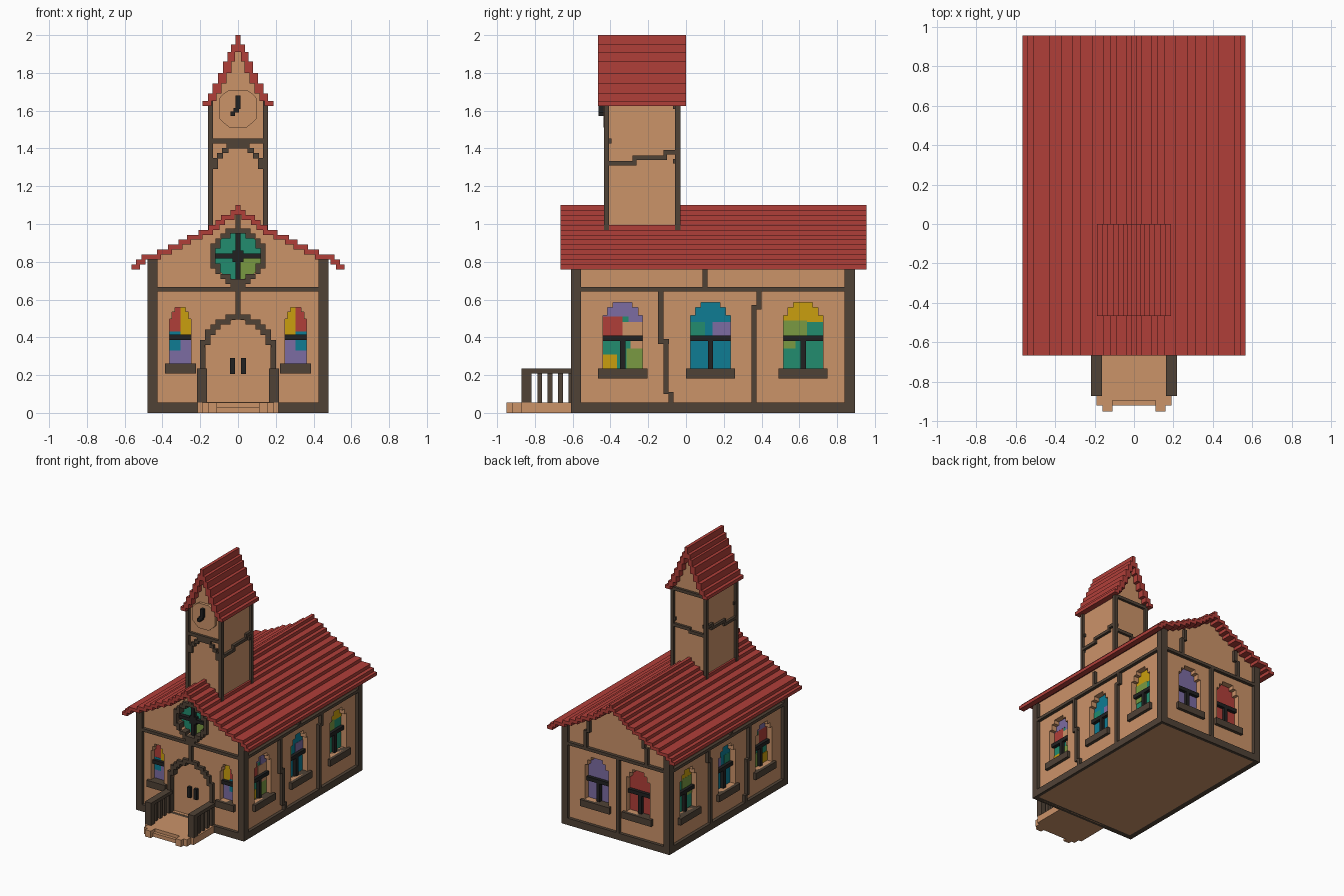
import bpy, bmesh, math
from mathutils import Matrix, Vector

if "Cube" in bpy.data.objects:
    bpy.data.objects.remove(bpy.data.objects["Cube"])

V = 0.0267  # block size


def lin(c):
    return tuple((x / 255 / 12.92 if x < 11 else ((x / 255 + 0.055) / 1.055) ** 2.4) for x in c) + (1,)


COLOURS = {"plaster": (203, 147, 105), "timber": (80, 66, 54), "red": (176, 63, 57),
           "black": (33, 33, 33), "green": (34, 140, 110), "teal": (14, 124, 148),
           "purple": (124, 108, 162), "yellow": (202, 159, 14), "olive": (122, 154, 66)}
MATS = {}
for n, c in COLOURS.items():
    MATS[n] = bpy.data.materials.new(n)
    MATS[n].diffuse_color = lin(c)

parts = {}


def mesh_for(name, mat):
    return parts.setdefault(name, (bmesh.new(), mat))[0]


def box(name, mat, x0, x1, y0, y1, z0, z1):
    m = Matrix.Translation(((x0 + x1) / 2, (y0 + y1) / 2, (z0 + z1) / 2)) @ Matrix.Diagonal(
        (abs(x1 - x0), abs(y1 - y0), z1 - z0, 1))
    bmesh.ops.create_cube(mesh_for(name, mat), size=1, matrix=m)


def place(side, u, z, d):
    """Point on a wall: u runs along the wall, d is the distance outward."""
    return {"front": (u, -d, z), "back": (u, d, z), "right": (d, u, z), "left": (-d, u, z)}[side]


def wbox(name, mat, side, u0, u1, z0, z1, d0, d1):
    a, b = place(side, u0, z0, d0), place(side, u1, z1, d1)
    box(name, mat, a[0], b[0], a[1], b[1], z0, z1)


def prism(name, mat, side, pts, d0, d1):
    bm = mesh_for(name, mat)
    a = [bm.verts.new(place(side, u, z, d0)) for u, z in pts]
    b = [bm.verts.new(place(side, u, z, d1)) for u, z in pts]
    n = len(pts)
    fs = [bm.faces.new(a), bm.faces.new(b)]
    fs += [bm.faces.new((a[i], a[(i + 1) % n], b[(i + 1) % n], b[i])) for i in range(n)]
    bmesh.ops.recalc_face_normals(bm, faces=fs)


def mirrored(right):
    pts = []
    for p in right + [(-u, z) for u, z in reversed(right)]:
        if not pts or p != pts[-1]:
            pts.append(p)
    return pts


def ring(name, side, cz, r0, r1, d0, d1, upper=False):
    for i in range(-9, 10):
        for j in range(1 if upper else -9, 10):
            if r0 < math.hypot(i * V, j * V) < r1:
                u, z = i * V, cz + j * V
                wbox(name, "timber", side, u - V / 2, u + V / 2, z - V / 2, z + V / 2, d0, d1)


OUT = {"front": 0.61, "back": 0.895, "right": 0.48, "left": 0.48}
WALL = {s: d - 0.025 for s, d in OUT.items()}


def beam(side, u0, u1, z0, z1):
    wbox(side + "_timbers", "timber", side, u0, u1, z0, z1, WALL[side] - 0.02, OUT[side])


def window(side, c, h, z0, z1, patches, bar, flip=1, mullion=True):
    """Pocket in the wall, coloured glass, black bars and a sill."""
    w = WALL[side]
    t = z1 - z0
    prof = [(h, z0), (h, z1 - .2 * t), (h * .76, z1 - .2 * t), (h * .76, z1 - .08 * t),
            (h * .48, z1 - .08 * t), (h * .48, z1)]
    prism("wall_cutter", "plaster", side, [(c + u, z) for u, z in mirrored(prof)], w - .05, w + .05)
    for k, (u0, u1, a, b, col) in enumerate(patches):
        u0, u1 = sorted((u0 * flip, u1 * flip))
        wbox("window_glass_" + col, col, side, c + u0, c + u1, a, b, w - .055, w - .046 + .001 * k)
    wbox("window_bars", "black", side, c - h, c + h, bar, bar + .03, w - .055, w - .02)
    if mullion:
        wbox("window_bars", "black", side, c - .014, c + .014, z0, bar, w - .055, w - .02)
    wbox("window_sills", "timber", side, c - h - .025, c + h + .025, z0 - .053, z0, w - .05, OUT[side])


# main roof: stepped tile rows, and the wall profile that fills it
RX = [.565, .54, .51, .43, .37, .315, .27, .21, .155, .12, .09, .04, .013]
RZ = [.76 + i * .34 / 13 for i in range(14)]
for i, x in enumerate(RX):
    inner = max(0, (RX[i + 1] if i < 12 else 0) - V * .8)
    for s in (-1, 1):
        box("main_roof", "red", s * inner, s * x, -.665, .955, RZ[i], RZ[i + 1])
prof = [(.455, 0)]
for i in range(12):
    x = min(.455, RX[i + 1])
    prof += [(x, RZ[i]), (x, RZ[i + 1])]
prof = [p for i, p in enumerate(prof) if not (p[0] == .455 and 0 < i < 4)]
prism("house_walls", "plaster", "front", mirrored(prof), WALL["front"], -WALL["back"])

# side walls: frame, crooked studs and three windows each
SIDE_GLASS = [
    (-.335, [(-.105, .105, .235, .585, "green"), (-.105, .0, .41, .51, "red"),
             (-.105, .105, .51, .585, "purple"), (.03, .105, .48, .54, "purple"),
             (.0, .105, .40, .48, "plaster"), (-.105, -.03, .235, .31, "yellow"),
             (.02, .105, .235, .34, "olive"), (.04, .105, .34, .38, "plaster")]),
    (.13, [(-.105, .105, .235, .585, "teal"), (-.105, -.03, .41, .48, "green"),
           (.01, .105, .41, .48, "purple")]),
    (.62, [(-.105, .105, .235, .585, "green"), (-.105, .105, .48, .585, "yellow"),
           (-.105, .02, .41, .49, "olive"), (-.105, -.04, .34, .41, "olive")])]
for s in ("right", "left"):
    for c, patches in SIDE_GLASS:
        window(s, c, .105, .235, .585, patches, .38)
    for b in [(-.61, .895, 0, .055), (-.61, .895, .643, .667), (-.61, -.555, 0, .80), (.84, .895, 0, .80),
              (.087, .113, .667, .78), (-.147, -.12, .38, .645), (-.147, -.09, .365, .39),
              (-.118, -.092, .1, .38), (-.092, -.065, .055, .11), (.373, .4, .56, .645),
              (.347, .4, .548, .57), (.347, .373, .055, .56)]:
        beam(s, *b)

# front and back frames
for s in ("front", "back"):
    beam(s, -.48, .48, 0, .055)
    beam(s, -.48, .48, .643, .667)
    for k in (-1, 1):
        a, b = sorted((k * .425, k * .48))
        beam(s, a, b, 0, .813)

# front windows, arched door and rose window
for k in (-1, 1):
    window("front", k * .305, .057, .262, .557,
           [(-.06, .06, .26, .56, "yellow"), (0, .06, .43, .56, "red"),
            (-.06, .06, .26, .385, "purple"), (0, .06, .33, .43, "teal")], .385, k, False)
    a, b = sorted((k * .173, k * .2))
    beam("front", a, b, .055, .345)
    a, b = sorted((k * .016, k * .042))
    wbox("door_handles", "black", "front", a, b, .205, .29, .55, .585)
beam("front", -.013, .013, .51, .645)
beam("front", -.04, .04, .667, .70)
beam("front", -.013, .013, .97, 1.05)
ring("door_arch", "front", .32, .168, .198, .56, .61, True)
arc = [(.175 * math.cos(t * math.pi / 12), .32 + .175 * math.sin(t * math.pi / 12)) for t in range(13)]
prism("wall_cutter", "plaster", "front", [(.175, .057)] + arc + [(-.175, .057)], .56, .65)
ring("rose_window_frame", "front", .83, .115, .15, .55, .61)
circ = [(.125 * math.cos(t * math.pi / 12), .83 + .125 * math.sin(t * math.pi / 12)) for t in range(24)]
prism("wall_cutter", "plaster", "front", circ, .54, .65)
wbox("rose_glass_green", "green", "front", -.12, .12, .71, .95, .535, .545)
wbox("rose_glass_olive", "olive", "front", 0, .12, .71, .83, .535, .547)
for b in [(-.013, .013, .705, .955), (-.125, .125, .817, .843), (-.03, .03, .80, .86)]:
    wbox("rose_window_bars", "black", "front", *b, .535, .575)

# back windows and studs
window("back", .185, .105, .235, .585, [(-.105, .105, .235, .585, "purple")], .38)
window("back", -.185, .105, .235, .585, [(-.105, .105, .235, .585, "red")], .38)
beam("back", -.03, -.003, .055, .645)
for k in (-1, 1):
    for u, z0, z1 in [(.27, .667, .80), (.245, .79, .88)]:
        beam("back", k * u - .013, k * u + .013, z0, z1)

# bell tower with stepped roof
TIERS = [(.187, 1.625), (.16, 1.652), (.135, 1.69), (.107, 1.745), (.08, 1.80), (.055, 1.86),
         (.036, 1.91), (.013, 1.95), (0, 2.0)]
tprof = [(.14, .85)]
for i in range(8):
    x, z = TIERS[i]
    nx, nz = TIERS[i + 1]
    for s in (-1, 1):
        box("tower_roof", "red", s * max(0, nx - .02), s * x, -.465, 0, z, nz)
    if i == 0:
        tprof += [(.14, nz)]
    elif i < 7:
        tprof += [(nx, z), (nx, nz)]
prism("tower_walls", "plaster", "front", mirrored(tprof), .415, .05)


def tbeam(side, *b):
    o = {"front": .435, "back": -.03, "right": .16, "left": .16}[side]
    wbox("tower_timbers", "timber", side, *b, o - .04, o) if side != "back" else \
        wbox("tower_timbers", "timber", side, *b, -.07, -.03)


for k in (-1, 1):
    for y in (-.435, -.057):
        box("tower_posts", "timber", k * .133, k * .16, y, y + .027, .9, 1.652)
    for u0, u1, z0, z1 in [(0, .06, 1.40, 1.427), (.05, .085, 1.375, 1.402),
                           (.08, .112, 1.348, 1.376), (.105, .14, 1.29, 1.35)]:
        a, b = sorted((k * u0, k * u1))
        tbeam("front", a, b, z0, z1)
for s in ("right", "left"):
    for b in [(-.42, -.27, 1.31, 1.333), (-.27, -.11, 1.34, 1.363), (-.11, -.04, 1.367, 1.392),
              (-.282, -.262, 1.31, 1.363), (-.12, -.1, 1.34, 1.392)]:
        tbeam(s, *b)
tbeam("front", -.15, .15, 1.427, 1.452)
for b in [(-.15, 0, 1.30, 1.325), (-.013, .15, 1.32, 1.345), (-.15, .15, 1.61, 1.635)]:
    tbeam("back", *b)

# clock face and hands
clock = [(.045, 1.51), (.075, 1.535), (.1, 1.56), (.1, 1.665), (.075, 1.69), (.045, 1.71)]
prism("clock_face", "plaster", "front", mirrored(clock), .41, .437)
for b in [(-.012, .012, 1.61, 1.68), (-.025, .005, 1.59, 1.615), (-.04, -.015, 1.572, 1.595)]:
    wbox("clock_hands", "black", "front", *b, .43, .463)

# porch deck, steps and railings
box("porch", "plaster", -.215, .215, -.87, -.6, 0, .055)
box("porch", "plaster", -.11, .11, -.895, -.87, 0, .055)
box("porch", "plaster", -.11, .11, -.92, -.895, 0, .03)
for k in (-1, 1):
    box("porch", "plaster", k * .11, k * .19, -.92, -.87, 0, .055)
    box("porch", "plaster", k * .11, k * .16, -.95, -.92, 0, .055)
    box("porch_railing", "timber", k * .163, k * .217, -.87, -.6, .208, .235)
    box("porch_railing", "timber", k * .163, k * .217, -.87, -.817, .055, .21)
    for n in range(4):
        y = -.787 + n * .055
        box("porch_railing", "timber", k * .177, k * .203, y, y + .025, .055, .21)

# turn the collected parts into objects
objs = {}
for name, (bm, mat) in parts.items():
    me = bpy.data.meshes.new(name)
    bm.to_mesh(me)
    bm.free()
    me.materials.append(MATS[mat])
    objs[name] = bpy.data.objects.new(name, me)
    bpy.context.collection.objects.link(objs[name])

# cut the window pockets
cutter = objs["wall_cutter"]
cutter.hide_render = True
cutter.hide_set(True)
mod = objs["house_walls"].modifiers.new("pockets", "BOOLEAN")
mod.object = cutter
mod.operation = "DIFFERENCE"
mod.solver = "EXACT"

for m in bpy.data.materials:
    if m.users and not m.is_grease_pencil:
        m.use_nodes = True
        m.node_tree.nodes["Principled BSDF"].inputs["Base Color"].default_value = m.diffuse_color
